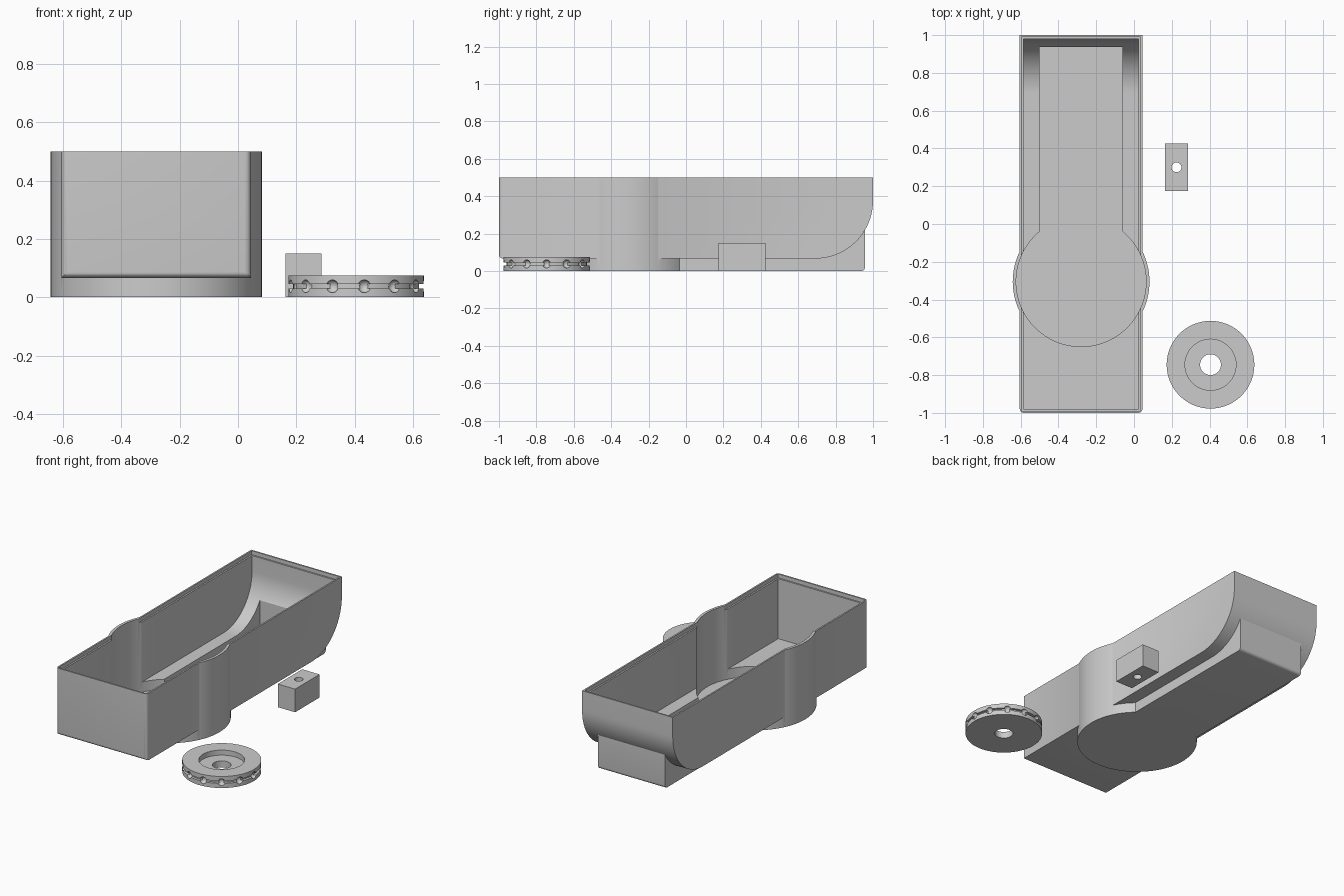
import bpy, bmesh
from math import sin, cos, pi, radians
from mathutils import Matrix, Vector

cube = bpy.data.objects.get("Cube")
if cube:
    bpy.data.objects.remove(cube, do_unlink=True)

grey = bpy.data.materials.new("plain_grey")
grey.use_nodes = True
tone = (0.6, 0.6, 0.6, 1)
grey.diffuse_color = tone
grey.node_tree.nodes["Principled BSDF"].inputs["Base Color"].default_value = tone


def finish(name, bm):
    bmesh.ops.recalc_face_normals(bm, faces=bm.faces)
    mesh = bpy.data.meshes.new(name)
    bm.to_mesh(mesh)
    bm.free()
    mesh.materials.append(grey)
    ob = bpy.data.objects.new(name, mesh)
    bpy.context.collection.objects.link(ob)
    return ob


def box(name, lo, hi, bevel=0, pick=None):
    bm = bmesh.new()
    lo, hi = Vector(lo), Vector(hi)
    bmesh.ops.create_cube(bm, size=1, matrix=Matrix.Translation((lo + hi) / 2)
                          @ Matrix.Diagonal((*(hi - lo), 1)))
    if bevel:
        edges = [e for e in bm.edges if all(pick(v.co) for v in e.verts)]
        bmesh.ops.bevel(bm, geom=edges, offset=bevel, segments=5,
                        profile=0.5, affect='EDGES')
    return finish(name, bm)


def cylinder(name, x, y, r, z0, z1, segments=128):
    bm = bmesh.new()
    bmesh.ops.create_cone(bm, cap_ends=True, segments=segments, radius1=r, radius2=r,
                          depth=z1 - z0, matrix=Matrix.Translation((x, y, (z0 + z1) / 2)))
    return finish(name, bm)


def hull(name, inset, top, bevel=0):
    """Long tray solid with a rounded underside at the back."""
    r = ARC - inset
    cy, cz = 1 - ARC, FLOOR + ARC
    side = [(inset - 1, top), (inset - 1, FLOOR + inset)]
    side += [(cy + r * sin(a), cz - r * cos(a)) for a in [i * pi / 48 for i in range(25)]]
    side.append((1 - inset, top))
    bm = bmesh.new()
    face = bm.faces.new([bm.verts.new((MID - HALF + inset, y, z)) for y, z in side])
    ext = bmesh.ops.extrude_face_region(bm, geom=[face])
    moved = [g for g in ext["geom"] if isinstance(g, bmesh.types.BMVert)]
    bmesh.ops.translate(bm, verts=moved, vec=(2 * (HALF - inset), 0, 0))
    if bevel:
        edges = [e for e in bm.edges if all(v.co.y < -0.99 for v in e.verts)
                 and any(v.co.z < top - 0.01 for v in e.verts)]
        bmesh.ops.bevel(bm, geom=edges, offset=bevel, segments=5,
                        profile=0.5, affect='EDGES')
    return finish(name, bm)


def combine(target, tool, operation):
    """Boolean, applied at once; the tool object is removed."""
    mod = target.modifiers.new("cut", 'BOOLEAN')
    mod.operation, mod.solver, mod.object = operation, 'EXACT', tool
    deps = bpy.context.evaluated_depsgraph_get()
    target.data = bpy.data.meshes.new_from_object(target.evaluated_get(deps))
    target.modifiers.clear()
    bpy.data.objects.remove(tool, do_unlink=True)


def smooth(ob):
    bpy.ops.object.select_all(action='DESELECT')
    ob.select_set(True)
    bpy.context.view_layer.objects.active = ob
    bpy.ops.object.shade_smooth_by_angle(angle=radians(30))


# Tray dimensions
MID, HALF = -0.28, 0.325
FLOOR, TOP, ARC = 0.066, 0.5, 0.31
WALL, WELL_Y = 0.02, -0.305

# Tray shell: hull, round well and narrow keel
tray = hull("tray", 0, 0.6, bevel=0.022)
combine(tray, cylinder("well", MID, WELL_Y, 0.362, 0, 0.57), 'UNION')
keel = box("keel", (MID - 0.24, WELL_Y, 0.0), (MID + 0.24, 0.957, 0.3), 0.02,
           lambda c: c.y > 0.9 and c.z < 0.1)
combine(tray, keel, 'UNION')

# Hollow interior, lid ledge and level rim
cutters = [
    hull("cavity", WALL, 0.7),
    cylinder("well_cavity", MID, WELL_Y, 0.344, WALL, 0.72),
    box("keel_cavity", (MID - 0.22, WELL_Y, WALL + 0.001), (MID + 0.22, 0.937, 0.32)),
    box("lid_ledge", (MID - HALF + 0.01, -0.99, 0.475), (MID + HALF - 0.01, 0.99, 0.74)),
    box("rim_trim", (-1, -1.2, TOP), (1, 1.2, 0.9)),
]
for c in cutters:
    combine(tray, c, 'DIFFERENCE')
smooth(tray)

# Grooved wheel, lathed
WX, WY, WR, WH = 0.405, -0.745, 0.232, 0.075
BORE, RECESS, STEP, GROOVE = 0.055, 0.135, 0.042, 0.216
profile = [(BORE, 0), (WR, 0), (WR, 0.03), (GROOVE, 0.03), (GROOVE, 0.045), (WR, 0.045),
           (WR, WH), (RECESS, WH), (RECESS, STEP), (BORE, STEP)]
bm = bmesh.new()
ring = [bm.verts.new((WX + r, WY, z)) for r, z in profile]
loop = [bm.edges.new((ring[i - 1], ring[i])) for i in range(len(ring))]
bmesh.ops.spin(bm, geom=ring + loop, cent=(WX, WY, 0), axis=(0, 0, 1),
               angle=2 * pi, steps=96, use_merge=True)
bmesh.ops.remove_doubles(bm, verts=bm.verts, dist=0.0001)
wheel = finish("wheel", bm)

# Ball sockets around the wheel rim
bm = bmesh.new()
for i in range(13):
    a = 2 * pi * i / 13
    bmesh.ops.create_uvsphere(bm, u_segments=24, v_segments=16, radius=0.022,
                              matrix=Matrix.Translation((WX + WR * cos(a), WY + WR * sin(a), WH / 2)))
combine(wheel, finish("sockets", bm), 'DIFFERENCE')
smooth(wheel)

# Small drilled block
block = box("drilled_block", (0.163, 0.175, 0), (0.287, 0.425, 0.15))
combine(block, cylinder("drill", 0.225, 0.3, 0.026, -0.1, 0.3, 48), 'DIFFERENCE')
smooth(block)
